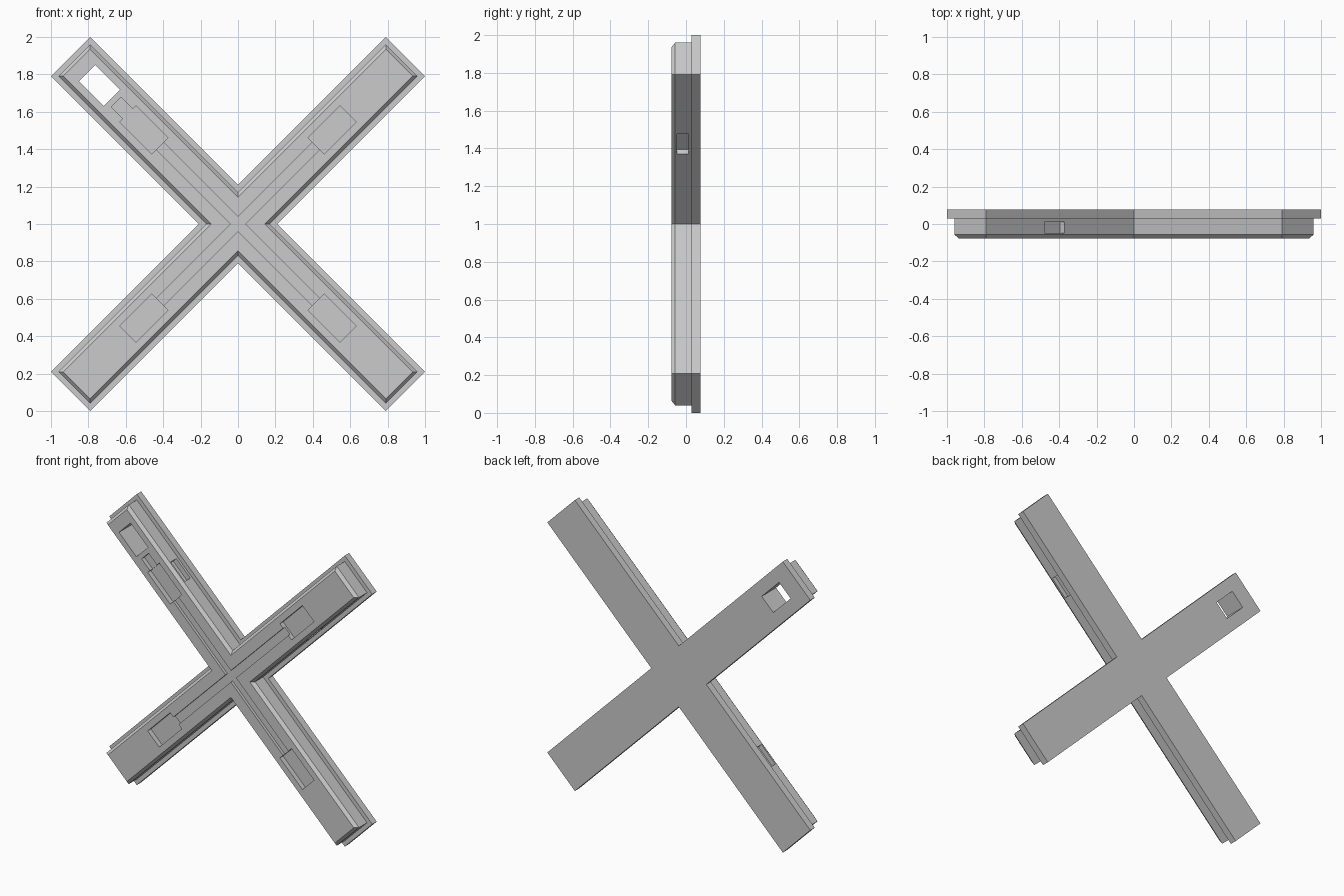
import bpy, bmesh, math
from mathutils import Matrix, Vector

default = bpy.data.objects.get("Cube")
if default:
    bpy.data.objects.remove(default, do_unlink=True)

HALF_W, ARM_LEN, CENTRE_Z = 0.148, 1.266, 1.0
FRONT = -0.078

grey = bpy.data.materials.new("plain_grey")
grey.use_nodes = True
colour = (0.6, 0.6, 0.6, 1)
grey.diffuse_color = colour
grey.node_tree.nodes["Principled BSDF"].inputs["Base Color"].default_value = colour


def arm_matrix(angle):
    """Local x runs along the arm, y is depth, z is across the arm."""
    c, s = math.cos(angle), math.sin(angle)
    return Matrix(((c, 0, -s, 0), (0, 1, 0, 0), (s, 0, c, CENTRE_Z), (0, 0, 0, 1)))


def cross_outline(inset, y):
    w, l = HALF_W - inset, ARM_LEN - inset
    points = []
    for i in range(4):
        m = arm_matrix(math.radians(45 + 90 * i))
        points += [m @ Vector(p) for p in ((l, y, -w), (l, y, w), (w, y, w))]
    return points


# Cross body: back flange, raised front and chamfered front edge
bm = bmesh.new()
levels = [(0, 0.078), (0, 0.03), (0.028, 0.03), (0.028, -0.057), (0.046, FRONT)]
rings = [[bm.verts.new(p) for p in cross_outline(*lv)] for lv in levels]
for a, b in zip(rings, rings[1:]):
    for i in range(len(a)):
        j = (i + 1) % len(a)
        bm.faces.new((a[i], a[j], b[j], b[i]))
bm.faces.new(rings[0])
bm.faces.new(rings[-1])
bmesh.ops.recalc_face_normals(bm, faces=bm.faces)
mesh = bpy.data.meshes.new("cross_body")
bm.to_mesh(mesh)
bm.free()
mesh.materials.append(grey)
body = bpy.data.objects.new("cross_body", mesh)
bpy.context.collection.objects.link(body)
bpy.context.view_layer.objects.active = body


def cut(angle, u, y, v):
    """Cut a box given by its ranges along, through and across an arm."""
    bm = bmesh.new()
    bmesh.ops.create_cube(bm, size=1)
    ranges = (u, y, v)
    size = Matrix.Diagonal([hi - lo for lo, hi in ranges] + [1])
    mid = Matrix.Translation([(lo + hi) / 2 for lo, hi in ranges])
    bm.transform(arm_matrix(angle) @ mid @ size)
    me = bpy.data.meshes.new("cutter")
    bm.to_mesh(me)
    bm.free()
    me.materials.append(grey)
    cutter = bpy.data.objects.new("cutter", me)
    cutter.hide_render = True
    bpy.context.collection.objects.link(cutter)
    mod = body.modifiers.new("cut", "BOOLEAN")
    mod.operation, mod.solver, mod.object = "DIFFERENCE", "EXACT", cutter
    bpy.ops.object.modifier_apply(modifier=mod.name)
    bpy.data.objects.remove(cutter, do_unlink=True)


# Wiring channels that cross in the middle
for degrees in (45, 135):
    cut(math.radians(degrees), (-0.62, 0.62), (-0.2, FRONT + 0.02), (-0.028, 0.028))

# Pocket and side opening on every arm
for i in range(4):
    angle = math.radians(45 + 90 * i)
    cut(angle, (0.59, 0.832), (-0.2, FRONT + 0.035), (-0.062, 0.062))
    cut(angle, (0.645, 0.795), (-0.047, 0.012), (-0.3, -0.087))

# Through window and its link slot on the upper arm at the model's right
upper_right = math.radians(135)
cut(upper_right, (0.953, 1.14), (-0.2, 0.2), (-0.062, 0.062))
cut(upper_right, (0.82, 0.922), (-0.2, FRONT + 0.03), (-0.037, 0.037))
